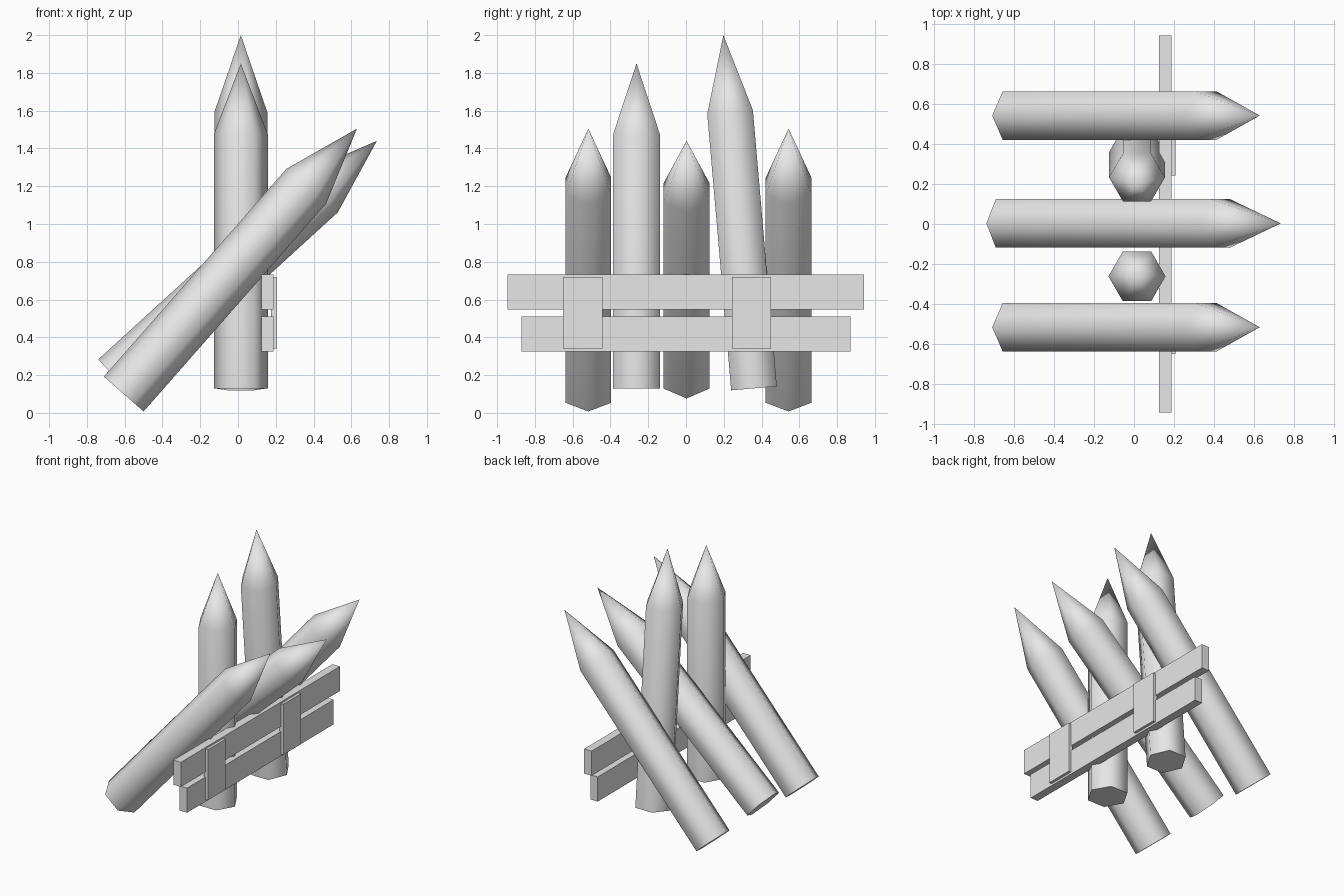
import bpy
import bmesh
from math import radians
from mathutils import Vector, Matrix

cube = bpy.data.objects.get("Cube")
if cube:
    bpy.data.objects.remove(cube, do_unlink=True)

# One plain grey material
GREY = (0.8, 0.8, 0.8, 1.0)
grey = bpy.data.materials.new("plain_grey")
grey.use_nodes = True
grey.diffuse_color = GREY
for node in grey.node_tree.nodes:
    if node.type == 'BSDF_PRINCIPLED':
        node.inputs["Base Color"].default_value = GREY


def add_object(name, bm):
    mesh = bpy.data.meshes.new(name)
    bmesh.ops.recalc_face_normals(bm, faces=bm.faces)
    bm.to_mesh(mesh)
    bm.free()
    mesh.materials.append(grey)
    obj = bpy.data.objects.new(name, mesh)
    bpy.context.collection.objects.link(obj)
    return obj


def stake(name, base, tip, radius):
    """Six-sided pole with a sharpened end, running from base to tip."""
    base, tip = Vector(base), Vector(tip)
    axis = tip - base
    shoulder = axis.length * 0.782
    bm = bmesh.new()
    bottom = bmesh.ops.create_circle(bm, cap_ends=True, segments=6, radius=radius)["verts"]
    # Put two opposite corners in the x direction
    spin = Matrix.Rotation(-bottom[0].co.xy.angle_signed(Vector((1, 0))), 3, 'Z')
    bmesh.ops.rotate(bm, verts=bottom, cent=(0, 0, 0), matrix=spin.inverted())
    rim = [e for e in bm.edges]
    new = bmesh.ops.extrude_edge_only(bm, edges=rim)["geom"]
    top = [g for g in new if isinstance(g, bmesh.types.BMVert)]
    bmesh.ops.translate(bm, verts=top, vec=(0, 0, shoulder))
    point = bm.verts.new((0, 0, axis.length))
    for edge in [g for g in new if isinstance(g, bmesh.types.BMEdge)
                 and all(v in top for v in g.verts)]:
        bm.faces.new((edge.verts[0], edge.verts[1], point))
    # Lean the pole along its axis
    lean = Vector((0, 0, 1)).rotation_difference(axis).to_matrix()
    bmesh.ops.rotate(bm, verts=bm.verts, cent=(0, 0, 0), matrix=lean)
    bmesh.ops.translate(bm, verts=bm.verts, vec=base)
    obj = add_object(name, bm)
    bpy.ops.object.select_all(action='DESELECT')
    obj.select_set(True)
    bpy.context.view_layer.objects.active = obj
    bpy.ops.object.shade_smooth_by_angle(angle=radians(65))


def board(name, low, high):
    low, high = Vector(low), Vector(high)
    bm = bmesh.new()
    bmesh.ops.create_cube(bm, size=1)
    bmesh.ops.scale(bm, verts=bm.verts, vec=high - low)
    bmesh.ops.translate(bm, verts=bm.verts, vec=(low + high) / 2)
    add_object(name, bm)


# Upright stakes
stake("upright_stake_front", (0.015, -0.262, 0.13), (0.015, -0.262, 1.85), 0.143)
stake("upright_stake_back", (0.015, 0.36, 0.13), (0.015, 0.198, 2.0), 0.14)

# Leaning stakes
for label, y in (("front", -0.517), ("back", 0.543)):
    stake("leaning_stake_" + label, (-0.605, y, 0.1), (0.63, y, 1.505), 0.14)
stake("leaning_stake_middle", (-0.645, 0.003, 0.18), (0.735, 0.003, 1.44), 0.14)

# Horizontal planks
board("upper_plank", (0.125, -0.945, 0.547), (0.187, 0.943, 0.732))
board("lower_plank", (0.125, -0.872, 0.325), (0.187, 0.87, 0.51))

# Short cleats joining the planks
for label, y in (("front", -0.547), ("back", 0.347)):
    board("cleat_" + label, (0.174, y - 0.104, 0.34), (0.207, y + 0.104, 0.72))
